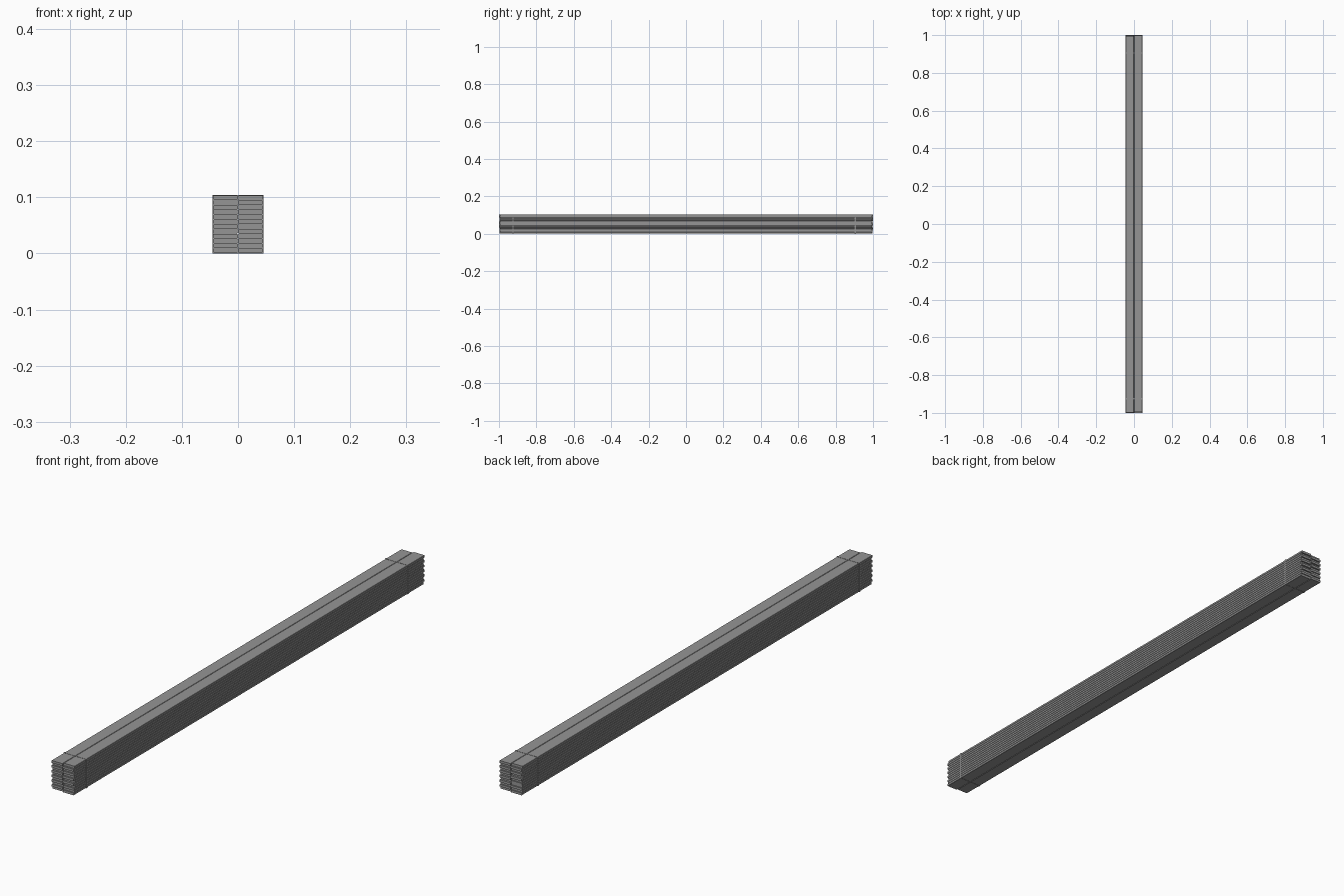
import bpy, random

if "Cube" in bpy.data.objects:
    bpy.data.objects.remove(bpy.data.objects["Cube"])

random.seed(4)
LAYERS = 12
Z0, Z1 = 0.0008, 0.1037
T = (Z1 - Z0) / LAYERS      # board thickness
W = 0.0439                  # board width
C = 0.0010                  # edge chamfer

# Dark grey metal for everything
grey = bpy.data.materials.new("dark_grey")
grey.diffuse_color = (0.3, 0.3, 0.3, 1)
grey.use_nodes = True
grey.node_tree.nodes["Principled BSDF"].inputs["Base Color"].default_value = grey.diffuse_color


def add_mesh(name, verts, faces):
    me = bpy.data.meshes.new(name)
    me.from_pydata(verts, [], faces)
    me.materials.append(grey)
    ob = bpy.data.objects.new(name, me)
    bpy.context.collection.objects.link(ob)


def prism(name, profile, y0, y1):
    """Extrude an x-z profile along y."""
    n = len(profile)
    verts = [(x, y, z) for y in (y0, y1) for x, z in profile]
    faces = [tuple(range(n)), tuple(range(2 * n - 1, n - 1, -1))]
    faces += [(i, i + n, (i + 1) % n + n, (i + 1) % n) for i in range(n)]
    add_mesh(name, verts, faces)


def board_profile(x0, x1, z0, z1):
    return [(x0 + C, z0), (x1 - C, z0), (x1, z0 + C), (x1, z1 - C),
            (x1 - C, z1), (x0 + C, z1), (x0, z1 - C), (x0, z0 + C)]


# Two columns of stacked boards with uneven ends
for side, label in ((-1, "left"), (1, "right")):
    for i in range(LAYERS):
        inner, outer = side * 0.0004, side * (0.0004 + W)
        x0, x1 = min(inner, outer), max(inner, outer)
        z = Z0 + i * T
        # neighbours alternate forward and back, by varying amounts
        shift = side * (1 if i % 2 else -1) * random.uniform(0.0015, 0.004)
        if i == LAYERS - 1:
            shift = side * 0.003
        prism(f"board_{label}_{i + 1}", board_profile(x0, x1, z, z + T),
              -0.996 + shift, 0.996 + shift)

# Binding straps: thin rectangular hoops around the bundle
for label, y in (("front", -0.925), ("back", 0.905)):
    X, H, t, w = 0.0452, 0.1045, 0.0008, 0.003
    outer = [(-X, 0), (X, 0), (X, H), (-X, H)]
    inner = [(-X + t, t), (X - t, t), (X - t, H - t), (-X + t, H - t)]
    verts = [(x, yy, z) for yy in (y - w, y + w) for x, z in outer + inner]
    faces = []
    for i in range(4):
        j = (i + 1) % 4
        faces += [(i, j, j + 4, i + 4), (i + 8, i + 12, j + 12, j + 8),
                  (i, i + 8, j + 8, j), (i + 4, j + 4, j + 12, i + 12)]
    add_mesh(f"strap_{label}", verts, faces)
